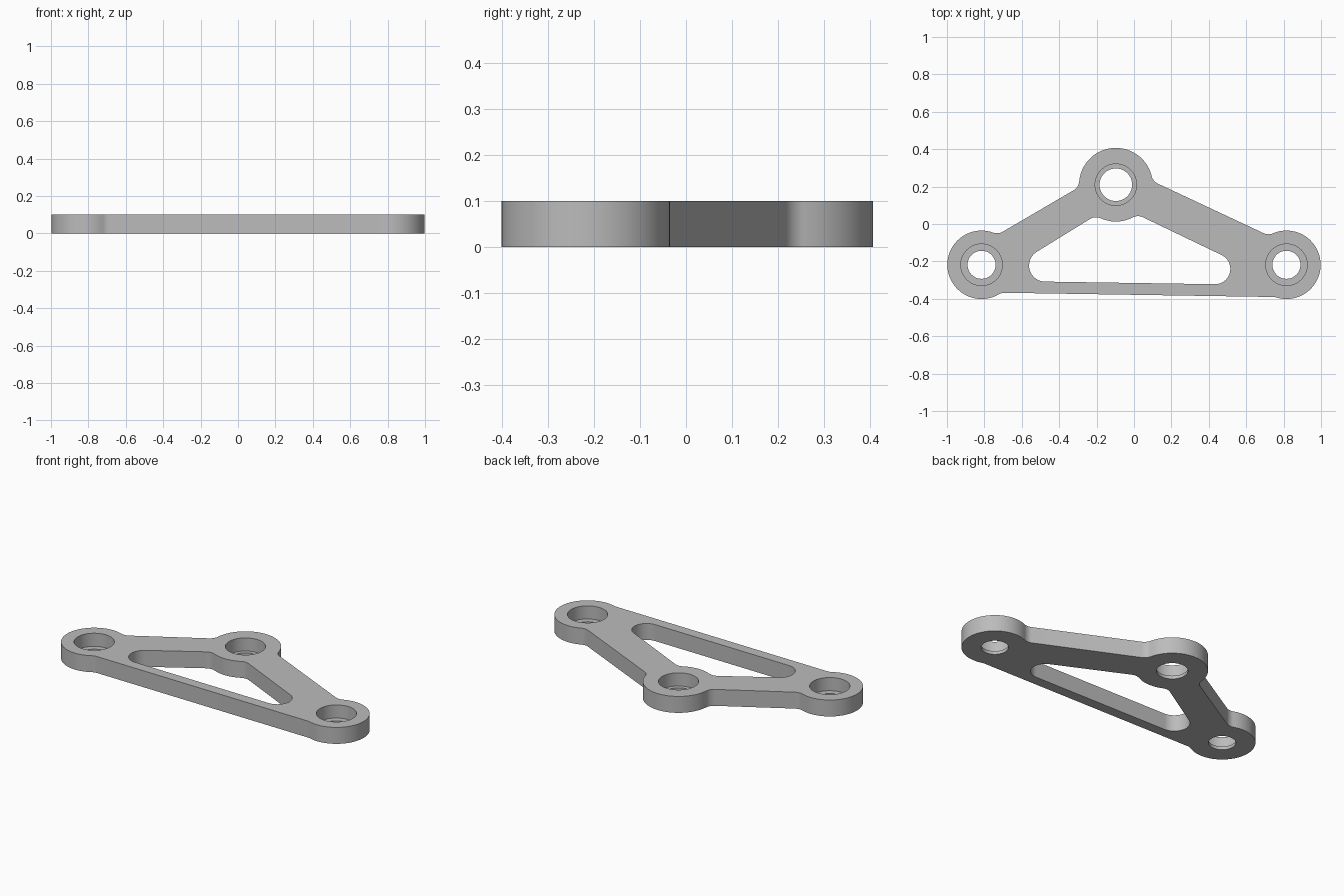
import bpy, bmesh, math
from mathutils import Vector

if "Cube" in bpy.data.objects:
    bpy.data.objects.remove(bpy.data.objects["Cube"], do_unlink=True)

HEIGHT, LEDGE, FILLET, BORE = 0.1, 0.02, 0.06, 0.111

# Lugs: centre, outer radius, through-hole radius
RIGHT = (Vector((0.815, -0.218)), 0.183, 0.075)
LEFT = (Vector((-0.815, -0.218)), 0.183, 0.075)
TOP = (Vector((-0.097, 0.21)), 0.197, 0.087)


def fillet(lug, p, q, leaving):
    """Concave circle touching a lug and the straight edge p-q."""
    centre, radius, _ = lug
    d = (Vector(q) - Vector(p)).normalized()
    n = Vector((d.y, -d.x))
    h = (Vector(p) - centre).dot(n) + FILLET
    along = math.sqrt((radius + FILLET) ** 2 - h * h)
    return centre + n * h + d * (along if leaving else -along), -FILLET


def belt(circles):
    """Closed path of arcs and tangents; positive radii turn left."""
    count = len(circles)
    normals = []
    for i, (c, s) in enumerate(circles):
        c2, s2 = circles[(i + 1) % count]
        v = c2 - c
        ratio = max(-1, min(1, (s - s2) / v.length))
        normals.append(math.atan2(v.y, v.x) - math.acos(ratio))
    path = []
    for i, (c, s) in enumerate(circles):
        start, end = normals[i - 1], normals[i]
        turn = math.copysign(1, s)
        sweep = turn * ((turn * (end - start)) % math.tau)
        steps = max(2, math.ceil(abs(sweep) / math.radians(6)))
        for k in range(steps + 1):
            a = start + sweep * k / steps
            p = c + s * Vector((math.cos(a), math.sin(a)))
            if not path or (p - path[-1]).length > 0.0005:
                path.append(p)
    if (path[0] - path[-1]).length < 0.0005:
        path.pop()
    return path


def circle(centre, radius, steps=64):
    return [centre + radius * Vector((math.cos(math.tau * k / steps), math.sin(math.tau * k / steps)))
            for k in range(steps)]


# Outer edge, with straight sides between the filleted lugs
sides = [(RIGHT, TOP, (0.695, -0.05), (0.14, 0.21)),
         (TOP, LEFT, (-0.315, 0.185), (-0.70, -0.04)),
         (LEFT, RIGHT, (-0.675, -0.368), (0.73, -0.39))]
outer = []
for a, b, p, q in sides:
    outer += [(a[0], a[1]), fillet(a, p, q, True), fillet(b, p, q, False)]

# Window edge, following the top lug and two rounded corners
window = [(Vector((-0.475, -0.222)), -0.086),
          fillet(TOP, (-0.52, -0.145), (-0.235, 0.027), False),
          (TOP[0], TOP[1]),
          fillet(TOP, (0.06, 0.03), (0.47, -0.166), True),
          (Vector((0.433, -0.24)), -0.082)]

bm = bmesh.new()


def ring(points, z):
    verts = [bm.verts.new((p.x, p.y, z)) for p in points]
    edges = [bm.edges.new((verts[i - 1], verts[i])) for i in range(len(verts))]
    return verts, edges


def wall(a, b):
    for i in range(len(a[0])):
        bm.faces.new((a[0][i - 1], a[0][i], b[0][i], b[0][i - 1]))


# Edge walls
top_edges, bottom_edges = [], []
for path in (belt(outer), belt(window)):
    low, high = ring(path, 0), ring(path, HEIGHT)
    wall(low, high)
    top_edges += high[1]
    bottom_edges += low[1]

# Counterbored holes
for centre, _, hole in (RIGHT, LEFT, TOP):
    rings = [ring(circle(centre, r), z) for r, z in
             ((hole, 0), (hole, LEDGE), (BORE, LEDGE), (BORE, HEIGHT))]
    for a, b in zip(rings, rings[1:]):
        wall(a, b)
    bottom_edges += rings[0][1]
    top_edges += rings[-1][1]

# Flat top and bottom
for edges, up in ((top_edges, 1), (bottom_edges, -1)):
    bmesh.ops.triangle_fill(bm, edges=edges, use_beauty=True, normal=(0, 0, up))
bmesh.ops.recalc_face_normals(bm, faces=bm.faces)

mesh = bpy.data.meshes.new("bracket_plate")
bm.to_mesh(mesh)
bm.free()
plate = bpy.data.objects.new("bracket_plate", mesh)
bpy.context.collection.objects.link(plate)

grey = bpy.data.materials.new("plain_grey")
grey.use_nodes = True
grey.diffuse_color = (0.5, 0.5, 0.5, 1)
grey.node_tree.nodes["Principled BSDF"].inputs["Base Color"].default_value = (0.5, 0.5, 0.5, 1)
mesh.materials.append(grey)

bpy.ops.object.select_all(action="DESELECT")
plate.select_set(True)
bpy.context.view_layer.objects.active = plate
bpy.ops.object.shade_smooth_by_angle(angle=math.radians(30))
